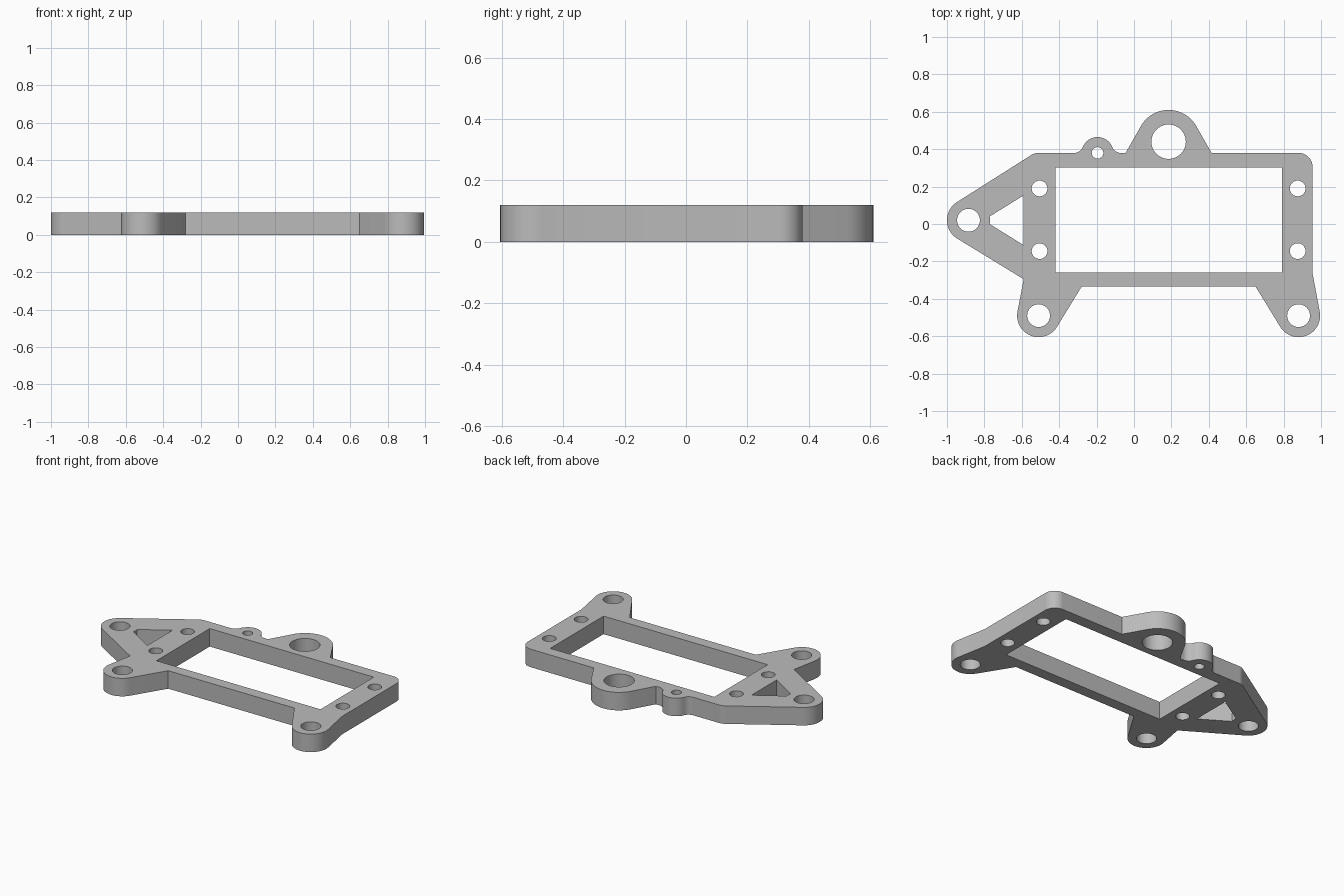
import bpy, bmesh
from math import sin, cos, radians

THICKNESS = 0.12

if "Cube" in bpy.data.objects:
    bpy.data.objects.remove(bpy.data.objects["Cube"])


def arc(x, y, r, start, end, steps=16):
    """Points on an arc, angles in degrees."""
    angles = [radians(start + (end - start) * i / steps) for i in range(steps + 1)]
    return [(x + r * cos(a), y + r * sin(a)) for a in angles]


def circle(x, y, r):
    return arc(x, y, r, 0, 360, 40)[:-1]


# Outer outline, counter-clockwise from the back left corner
outline = (
    arc(0.88, 0.305, 0.075, 0, 90)
    + [(0.415, 0.38)]
    + arc(0.185, 0.44, 0.17, 30, 150, 24)          # large back lug
    + [(-0.045, 0.38)]
    + arc(-0.07, 0.43, 0.05, 270, 202, 8)          # small back lug with fillets
    + arc(-0.195, 0.38, 0.085, 22, 158)[1:-1]
    + arc(-0.32, 0.43, 0.05, 338, 270, 8)
    + arc(-0.51, 0.305, 0.075, 90, 122, 8)
    + arc(-0.885, 0.02, 0.115, 122, 238, 24)       # side lug
    + [(-0.59, -0.295)]
    + arc(-0.51, -0.49, 0.115, 170, 328, 24)       # front right lug
    + [(-0.28, -0.335), (0.65, -0.335)]
    + arc(0.88, -0.49, 0.115, 212, 370, 24)        # front left lug
    + [(0.955, -0.265)]
)

# Rectangular window and triangular opening around the side lug
window = [(-0.42, -0.26), (0.79, -0.26), (0.79, 0.302), (-0.42, 0.302)]
triangle = [(-0.59, -0.113), (-0.59, 0.153)] + arc(-0.885, 0.02, 0.115, 10, -10, 6)

# Lug holes and mounting screw holes
holes = [circle(0.185, 0.44, 0.092), circle(-0.195, 0.38, 0.031)]
holes += [circle(x, y, 0.061) for x, y in ((-0.885, 0.02), (-0.51, -0.49), (0.88, -0.49))]
holes += [circle(x, y, 0.042) for x in (-0.505, 0.875) for y in (0.19, -0.145)]

# Fill the flat plate, then extrude it
bm = bmesh.new()
for loop in [outline, window, triangle] + holes:
    verts = [bm.verts.new((x, y, 0)) for x, y in loop]
    for a, b in zip(verts, verts[1:] + verts[:1]):
        bm.edges.new((a, b))
bmesh.ops.triangle_fill(bm, edges=bm.edges[:], use_beauty=True, normal=(0, 0, 1))
top = bmesh.ops.extrude_face_region(bm, geom=bm.faces[:])["geom"]
bmesh.ops.translate(bm, vec=(0, 0, THICKNESS),
                    verts=[v for v in top if isinstance(v, bmesh.types.BMVert)])
bmesh.ops.recalc_face_normals(bm, faces=bm.faces[:])

mesh = bpy.data.meshes.new("mounting_plate")
bm.to_mesh(mesh)
bm.free()
plate = bpy.data.objects.new("mounting_plate", mesh)
bpy.context.collection.objects.link(plate)

# Plain grey material
grey = bpy.data.materials.new("grey")
grey.use_nodes = True
grey.diffuse_color = (0.5, 0.5, 0.5, 1)
grey.node_tree.nodes["Principled BSDF"].inputs["Base Color"].default_value = (0.5, 0.5, 0.5, 1)
mesh.materials.append(grey)

bpy.context.view_layer.objects.active = plate
plate.select_set(True)
bpy.ops.object.shade_smooth_by_angle(angle=radians(25))
